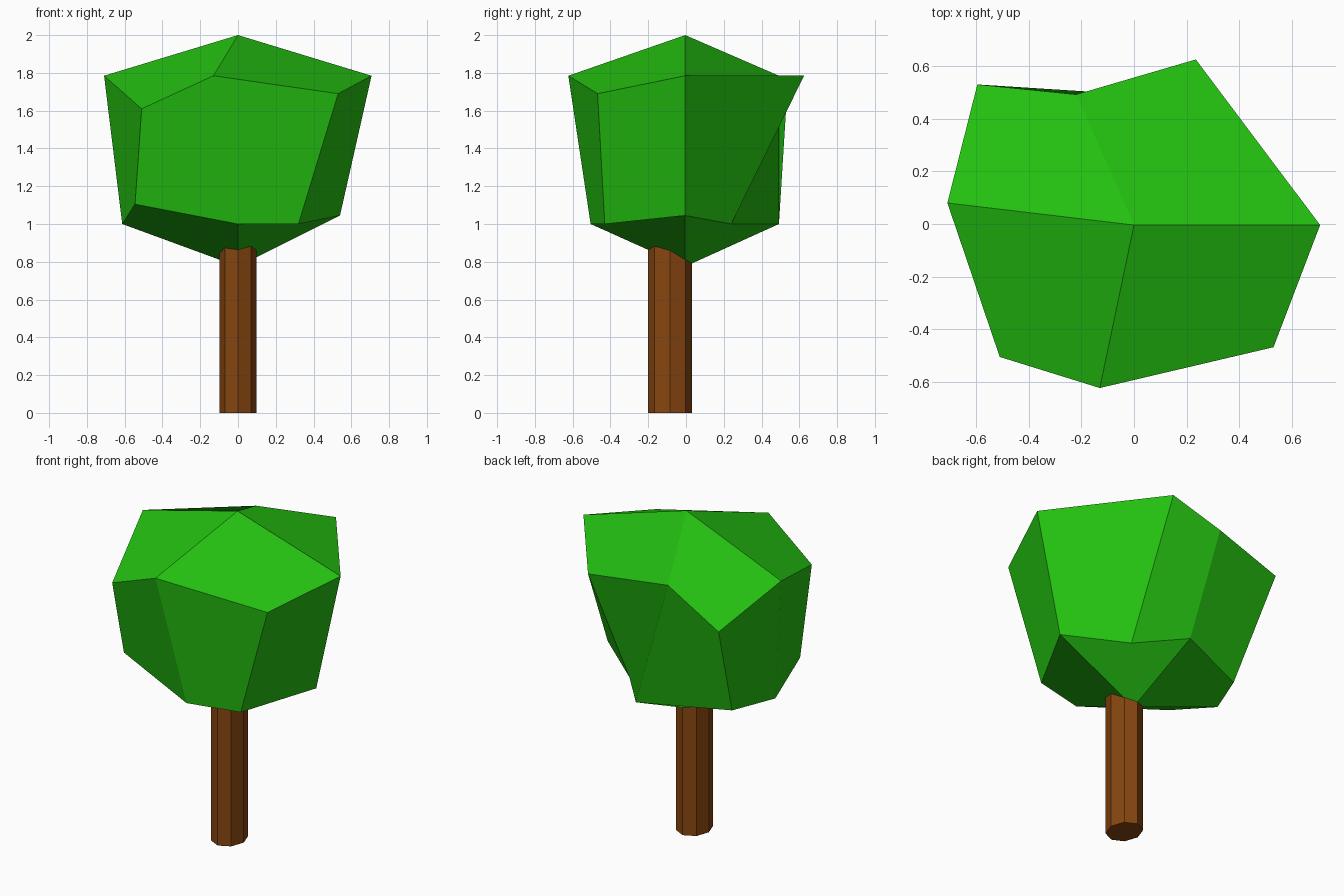
import bpy, bmesh
from math import cos, sin, pi

if "Cube" in bpy.data.objects:
    bpy.data.objects.remove(bpy.data.objects["Cube"])


def material(name, rgb):
    m = bpy.data.materials.new(name)
    m.diffuse_color = (*rgb, 1)
    m.use_nodes = True
    m.node_tree.nodes["Principled BSDF"].inputs["Base Color"].default_value = m.diffuse_color
    return m


def add_object(name, bm, mat):
    mesh = bpy.data.meshes.new(name)
    bm.to_mesh(mesh)
    bm.free()
    mesh.materials.append(mat)
    bpy.context.collection.objects.link(bpy.data.objects.new(name, mesh))


def ring(bm, points):
    return [bm.verts.new(p) for p in points]


# Trunk: slightly oval eight-sided post, running up into the crown
bm = bmesh.new()
low, high = [ring(bm, [(0.098 * cos(i * pi / 4), -0.084 + 0.116 * sin(i * pi / 4), z)
                       for i in range(8)]) for z in (0, 0.95)]
for i in range(8):
    j = (i + 1) % 8
    bm.faces.new((low[i], low[j], high[j], high[i]))
bm.faces.new(low[::-1])
bm.faces.new(high)
add_object("trunk", bm, material("bark", (0.24, 0.061, 0.005)))

# Crown: two irregular eight-point rings, counter-clockwise from +x
bm = bmesh.new()
upper = ring(bm, [(0.707, -0.004, 1.785), (0.235, 0.625, 1.785), (-0.22, 0.492, 1.785), (-0.595, 0.53, 1.61),
                  (-0.709, 0.08, 1.785), (-0.51, -0.505, 1.61), (-0.13, -0.623, 1.785), (0.53, -0.468, 1.69)])
lower = ring(bm, [(0.54, -0.004, 1.045), (0.22, 0.24, 1), (0, 0.492, 1), (-0.505, 0.27, 1),
                  (-0.613, 0, 1), (-0.545, -0.34, 1.105), (0, -0.505, 1), (0.32, -0.43, 1)])
top, bottom = ring(bm, [(0, -0.004, 2), (0, -0.004, 0.775)])

# Crown sides
for i in range(8):
    j = (i + 1) % 8
    bm.faces.new((lower[i], lower[j], upper[j], upper[i]))

# Four facets each for the crown's cap and underside, creased from ring point to ring point
for i in range(0, 8, 2):
    k = (i + 2) % 8
    bm.faces.new((upper[i], upper[i + 1], upper[k], top))
    bm.faces.new((lower[k], lower[i + 1], lower[i], bottom))
add_object("crown", bm, material("leaves", (0.0175, 0.54, 0.0056)))
